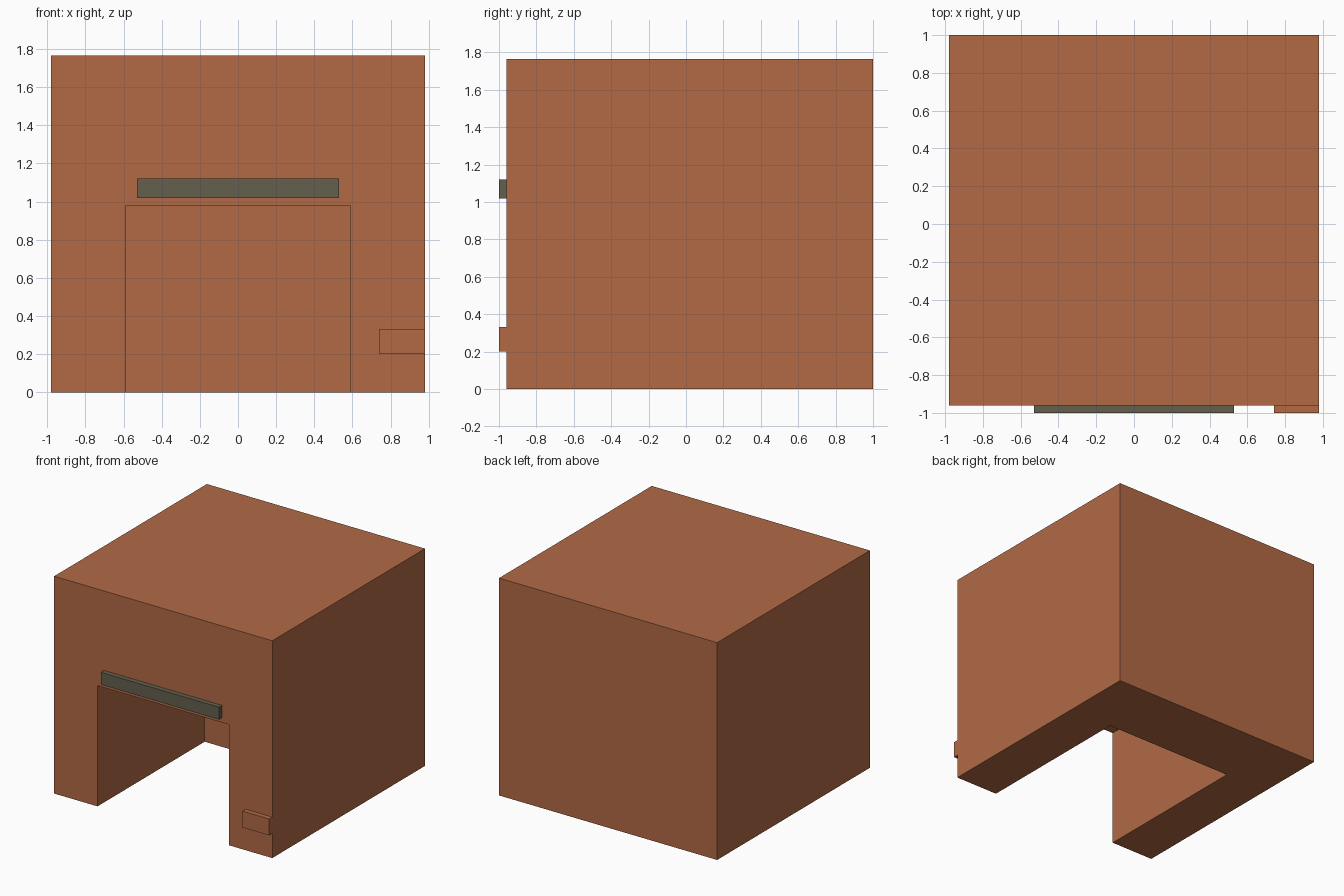
import bpy

# Clear the default object
if "Cube" in bpy.data.objects:
    bpy.data.objects.remove(bpy.data.objects["Cube"], do_unlink=True)


def material(name, rgb):
    mat = bpy.data.materials.new(name)
    mat.use_nodes = True
    colour = (*rgb, 1.0)
    mat.diffuse_color = colour
    bsdf = next(n for n in mat.node_tree.nodes if n.type == 'BSDF_PRINCIPLED')
    bsdf.inputs["Base Color"].default_value = colour
    bsdf.inputs["Roughness"].default_value = 0.8
    return mat


def box(name, x, y, z, mat):
    """Box from (min, max) pairs on each axis."""
    centre = [(a + b) / 2 for a, b in (x, y, z)]
    bpy.ops.mesh.primitive_cube_add(size=1, location=centre)
    ob = bpy.context.object
    ob.name = name
    ob.scale = [b - a for a, b in (x, y, z)]
    bpy.ops.object.transform_apply(location=False, rotation=False, scale=True)
    ob.data.materials.append(mat)
    return ob


terracotta = material("terracotta", (0.445, 0.144, 0.060))
dark_olive = material("dark olive grey", (0.127, 0.117, 0.076))

FRONT = -0.96   # front wall
PROUD = -1.0    # face of the raised fittings

# Main block with a deep opening cut in from the front
body = box("body", (-0.98, 0.98), (FRONT, 1.0), (0, 1.765), terracotta)
cutter = box("opening_cutter", (-0.59, 0.59), (-1.2, 0.415), (-0.2, 0.98), terracotta)
cutter.hide_render = True
cut = body.modifiers.new("opening", 'BOOLEAN')
cut.operation = 'DIFFERENCE'
cut.solver = 'EXACT'
cut.object = cutter
bpy.context.view_layer.objects.active = body
bpy.ops.object.modifier_apply(modifier=cut.name)
bpy.data.objects.remove(cutter, do_unlink=True)

# Bar above the opening
box("lintel_bar", (-0.53, 0.53), (PROUD, FRONT), (1.02, 1.12), dark_olive)

# Small raised block on the left leg, flush with the side wall
box("side_block", (0.74, 0.98), (PROUD, FRONT), (0.20, 0.333), terracotta)
